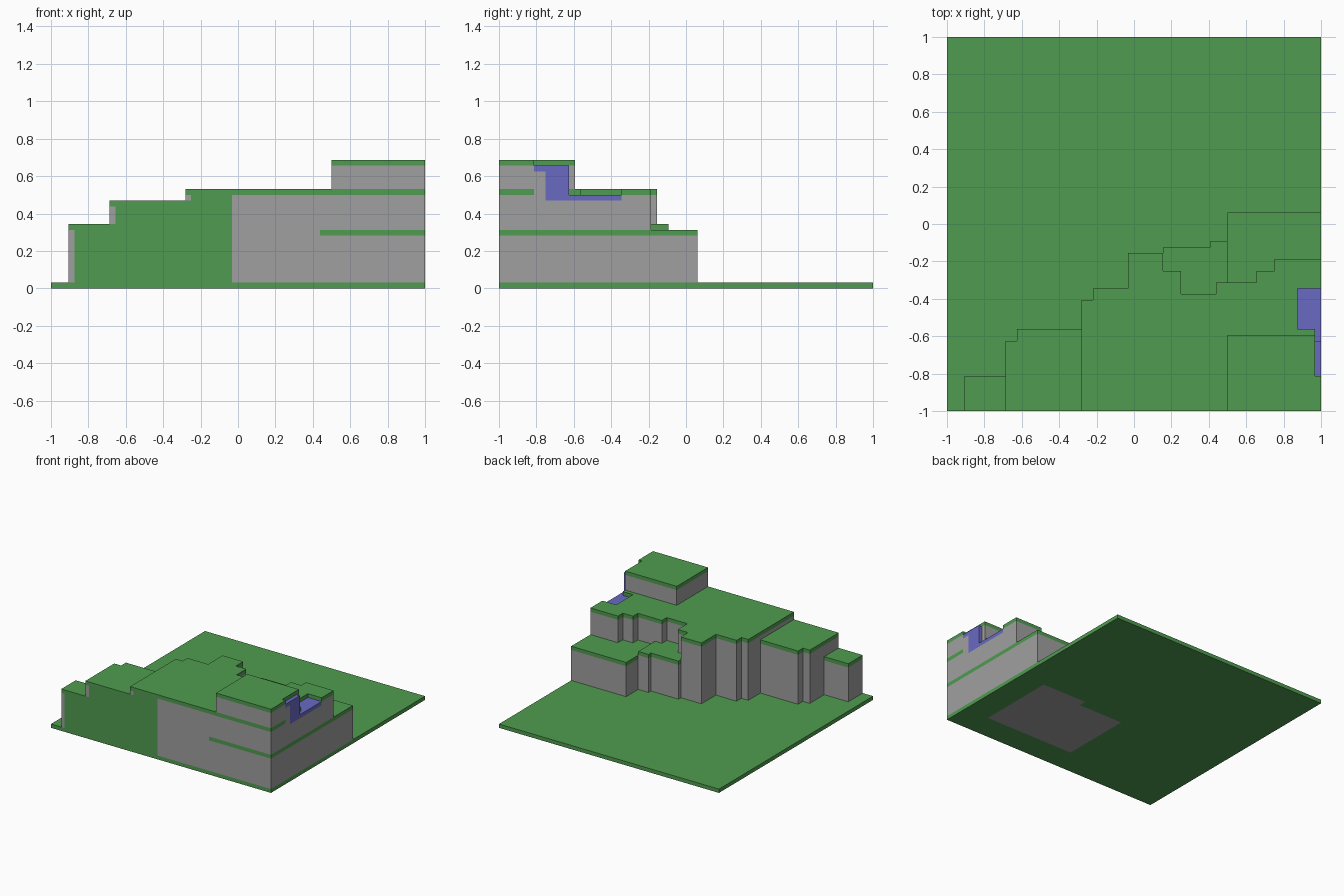
import bpy
import bmesh
from mathutils import Vector

UNIT = 1 / 32          # one block
ALL = (-99, 99)

cube = bpy.data.objects.get("Cube")
if cube:
    bpy.data.objects.remove(cube, do_unlink=True)


def make_material(name, colour):
    mat = bpy.data.materials.new(name)
    mat.use_nodes = True
    mat.diffuse_color = (*colour, 1)
    bsdf = next(n for n in mat.node_tree.nodes if n.type == "BSDF_PRINCIPLED")
    bsdf.inputs["Base Color"].default_value = (*colour, 1)
    return mat


MATERIALS = [make_material("stone grey", (0.35, 0.35, 0.35)),
             make_material("grass green", (0.08, 0.33, 0.08)),
             make_material("water blue", (0.144, 0.144, 0.55))]
STONE, GRASS, WATER = range(3)


def paint(bm, colour, x=ALL, y=ALL, z=ALL):
    """Cut the mesh along a block range and colour the faces inside it."""
    for axis, span in enumerate((x, y, z)):
        for pos in span:
            if abs(pos) < 99:
                point, normal = Vector(), Vector()
                point[axis], normal[axis] = pos, 1
                bmesh.ops.bisect_plane(bm, geom=bm.verts[:] + bm.edges[:] + bm.faces[:],
                                       plane_co=point, plane_no=normal, dist=0.001)
    bm.normal_update()
    for face in bm.faces:
        c = face.calc_center_median() - face.normal * 0.1
        if all(lo < v < hi for v, (lo, hi) in zip(c, (x, y, z))):
            face.material_index = colour


def prism(name, outline, bottom, top, colour=STONE, paints=()):
    """Extrude a plan outline between two heights, then paint block ranges."""
    bm = bmesh.new()
    base = bm.faces.new([bm.verts.new((x, y, bottom)) for x, y in outline])
    grown = bmesh.ops.extrude_face_region(bm, geom=[base], use_keep_orig=True)
    moved = [v for v in grown["geom"] if isinstance(v, bmesh.types.BMVert)]
    bmesh.ops.translate(bm, verts=moved, vec=(0, 0, top - bottom))
    bmesh.ops.recalc_face_normals(bm, faces=bm.faces[:])
    for face in bm.faces:
        face.material_index = colour
    for tint, ranges in paints:
        paint(bm, tint, **ranges)
    bmesh.ops.scale(bm, vec=(UNIT, UNIT, UNIT), verts=bm.verts[:])
    mesh = bpy.data.meshes.new(name)
    bm.to_mesh(mesh)
    bm.free()
    for mat in MATERIALS:
        mesh.materials.append(mat)
    bpy.context.collection.objects.link(bpy.data.objects.new(name, mesh))


def rect(x0, x1, y0, y1):
    return [(x0, y0), (x1, y0), (x1, y1), (x0, y1)]


def lip(top):
    return (GRASS, dict(z=(top - 1, top)))


FRONT = (-32, -31)     # front row of blocks
EDGE = (31, 32)        # side row of blocks

# Ground slab with a stone patch underneath
prism("ground", rect(-32, 32, -32, 32), 0, 1, GRASS,
      [(STONE, dict(x=(-1, 25), y=(-25, -6))),
       (STONE, dict(x=(12, 25), y=(-6, -4)))])

# Two low terraces on the right side of the hill
prism("low_terrace", rect(-29, -22, -32, -26), 1, 11, STONE,
      [lip(11), (GRASS, dict(x=(-28, -22), y=FRONT))])
prism("middle_terrace",
      [(-22, -32), (-9, -32), (-9, -18), (-20, -18), (-20, -20), (-22, -20)],
      1, 15, STONE,
      [lip(15), (GRASS, dict(y=FRONT)),
       (STONE, dict(x=(-22, -21), y=FRONT, z=(11, 14)))])

# Back terraces, fitted to the stepped cliff edge
prism("back_step",
      [(5, -4), (5, -8), (8, -8), (8, -12), (14, -12), (14, -10),
       (16, -10), (16, -3), (13, -3), (13, -4)], 1, 11, STONE, [lip(11)])
prism("back_terrace",
      [(16, 2), (16, -10), (21, -10), (21, -8), (24, -8), (24, -6),
       (32, -6), (32, 2)], 1, 10, STONE, [lip(10)])

# Main cliff, with grass band, grassy front and pool bed
cliff_back = [(32, -6), (24, -6), (24, -8), (21, -8), (21, -10), (14, -10),
              (14, -12), (8, -12), (8, -8), (5, -8), (5, -5), (-1, -5),
              (-1, -11), (-7, -11), (-7, -13), (-9, -13)]
prism("main_cliff", [(-9, -32), (32, -32)] + cliff_back, 1, 16, STONE,
      [(GRASS, dict(x=(-9, -1), y=FRONT)),
       (STONE, dict(x=(-9, -8), y=FRONT, z=(15, 16))),
       (GRASS, dict(x=(14, 32), y=FRONT, z=(9, 10))),
       (GRASS, dict(x=EDGE, z=(9, 10))),
       (WATER, dict(x=(28, 32), y=(-18, -11), z=(15, 16))),
       (WATER, dict(x=EDGE, y=(-24, -18), z=(15, 16)))])

# Grass layer on the cliff, notched around the pool
pool_notch = [(32, -20), (31, -20), (31, -18), (28, -18), (28, -11), (32, -11)]
prism("cliff_lawn", [(-9, -32), (32, -32)] + pool_notch + cliff_back, 16, 17, GRASS,
      [(STONE, dict(x=EDGE, y=(-26, -24))),
       (WATER, dict(x=EDGE, y=(-24, -20)))])

# Upper block with the waterfall, and its notched lawn
prism("upper_block",
      [(16, -32), (32, -32), (32, -20), (31, -20), (31, -19), (16, -19)],
      17, 21, STONE,
      [(WATER, dict(x=EDGE, y=(-24, -20))),
       (WATER, dict(x=EDGE, y=(-26, -24), z=(20, 21)))])
prism("upper_lawn",
      [(16, -32), (32, -32), (32, -26), (31, -26), (31, -19), (16, -19)],
      21, 22, GRASS)
